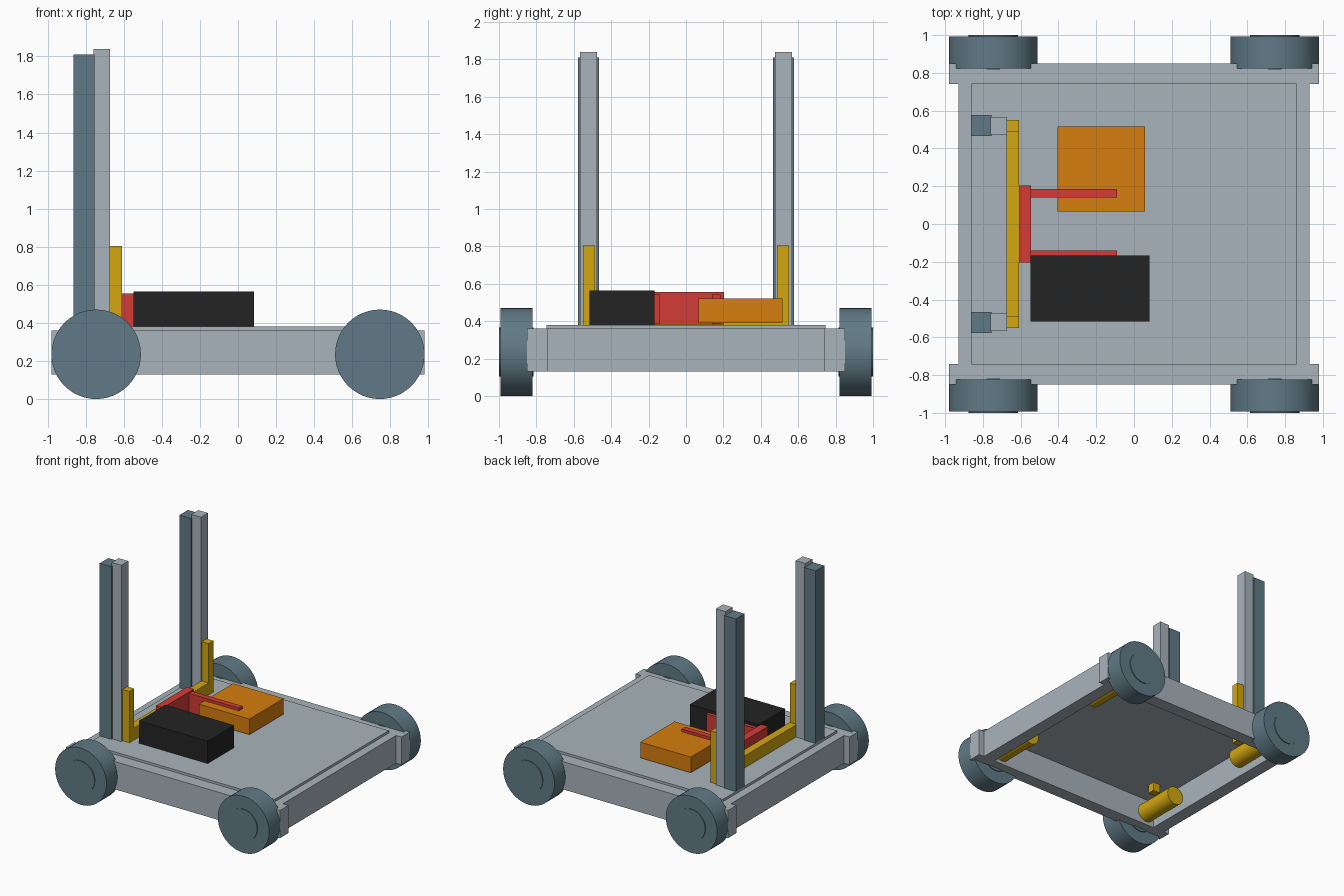
import bpy, math

if "Cube" in bpy.data.objects:
    bpy.data.objects.remove(bpy.data.objects["Cube"])


def lin(c):
    c /= 255
    return c / 12.92 if c <= 0.04045 else ((c + 0.055) / 1.055) ** 2.4


def material(name, r, g, b):
    m = bpy.data.materials.new(name)
    m.diffuse_color = (lin(r), lin(g), lin(b), 1)
    m.use_nodes = True
    m.node_tree.nodes["Principled BSDF"].inputs["Base Color"].default_value = m.diffuse_color
    return m


GREY = material("light grey", 168, 180, 187)
SLATE = material("slate", 96, 122, 134)
GOLD = material("gold", 212, 168, 16)
RED = material("red", 212, 60, 55)
ORANGE = material("orange", 214, 126, 14)
BLACK = material("black", 36, 36, 36)


def box(name, mat, x, y, z):
    """Box from (min, max) ranges on each axis."""
    bpy.ops.mesh.primitive_cube_add(size=1)
    o = bpy.context.object
    o.name = name
    o.location = [(a + b) / 2 for a, b in (x, y, z)]
    o.scale = [b - a for a, b in (x, y, z)]
    bpy.ops.object.transform_apply(location=True, rotation=False, scale=True)
    o.data.materials.append(mat)
    return o


def cyl(name, mat, r, x, y, z, seg=48):
    """Cylinder along y between the two y values."""
    bpy.ops.mesh.primitive_cylinder_add(
        vertices=seg, radius=r, depth=abs(y[1] - y[0]),
        location=(x, (y[0] + y[1]) / 2, z), rotation=(math.pi / 2, 0, 0))
    o = bpy.context.object
    o.name = name
    o.data.materials.append(mat)
    bpy.ops.object.shade_smooth_by_angle(angle=math.radians(35))
    return o


def span(s, a, b):
    """Range a..b mirrored by sign s."""
    return tuple(sorted((s * a, s * b)))


# Chassis frame and deck
for s, n in ((-1, "front"), (1, "back")):
    box(n + "_side_rail", GREY, (-0.98, 0.98), span(s, 0.74, 0.85), (0.13, 0.36))
for s, n in ((-1, "left"), (1, "right")):
    box(n + "_cross_rail", GREY, span(s, 0.82, 0.93), (-0.74, 0.74), (0.13, 0.36))
box("deck_plate", GREY, (-0.86, 0.86), (-0.745, 0.745), (0.355, 0.38))

# Wheels, hubs and drive motors
AXLE = 0.235
for sx, nx in ((-1, "left"), (1, "right")):
    for sy, ny in ((-1, "front"), (1, "back")):
        n = ny + "_" + nx
        cyl(n + "_wheel", SLATE, 0.235, sx * 0.745, span(sy, 0.822, 0.993), AXLE)
        cyl(n + "_hub", SLATE, 0.13, sx * 0.745, span(sy, 0.815, 1.0), AXLE)
        cyl(n + "_motor", GOLD, 0.078, sx * 0.745, span(sy, 0.38, 0.74), AXLE, 32)

# Lift masts with sliding inner columns, and carriage uprights
for s, n in ((-1, "front"), (1, "back")):
    box(n + "_outer_mast", SLATE, (-0.863, -0.755), span(s, 0.465, 0.578), (0.38, 1.81))
    box(n + "_inner_mast", GREY, (-0.76, -0.672), span(s, 0.475, 0.567), (0.38, 1.84))
    box(n + "_carriage_upright", GOLD, (-0.675, -0.61), span(s, 0.487, 0.55), (0.28, 0.805))
box("carriage_crossbar", GOLD, (-0.675, -0.61), (-0.487, 0.487), (0.38, 0.48))

# Fork backplate and tines
box("fork_backplate", RED, (-0.61, -0.545), (-0.203, 0.203), (0.381, 0.555))
for s, n in ((-1, "front"), (1, "back")):
    box(n + "_fork_tine", RED, (-0.545, -0.09), span(s, 0.14, 0.185), (0.385, 0.543))

# Battery and control box on the deck
box("battery", BLACK, (-0.548, 0.083), (-0.515, -0.168), (0.38, 0.565))
box("control_box", ORANGE, (-0.405, 0.058), (0.067, 0.515), (0.39, 0.52))
